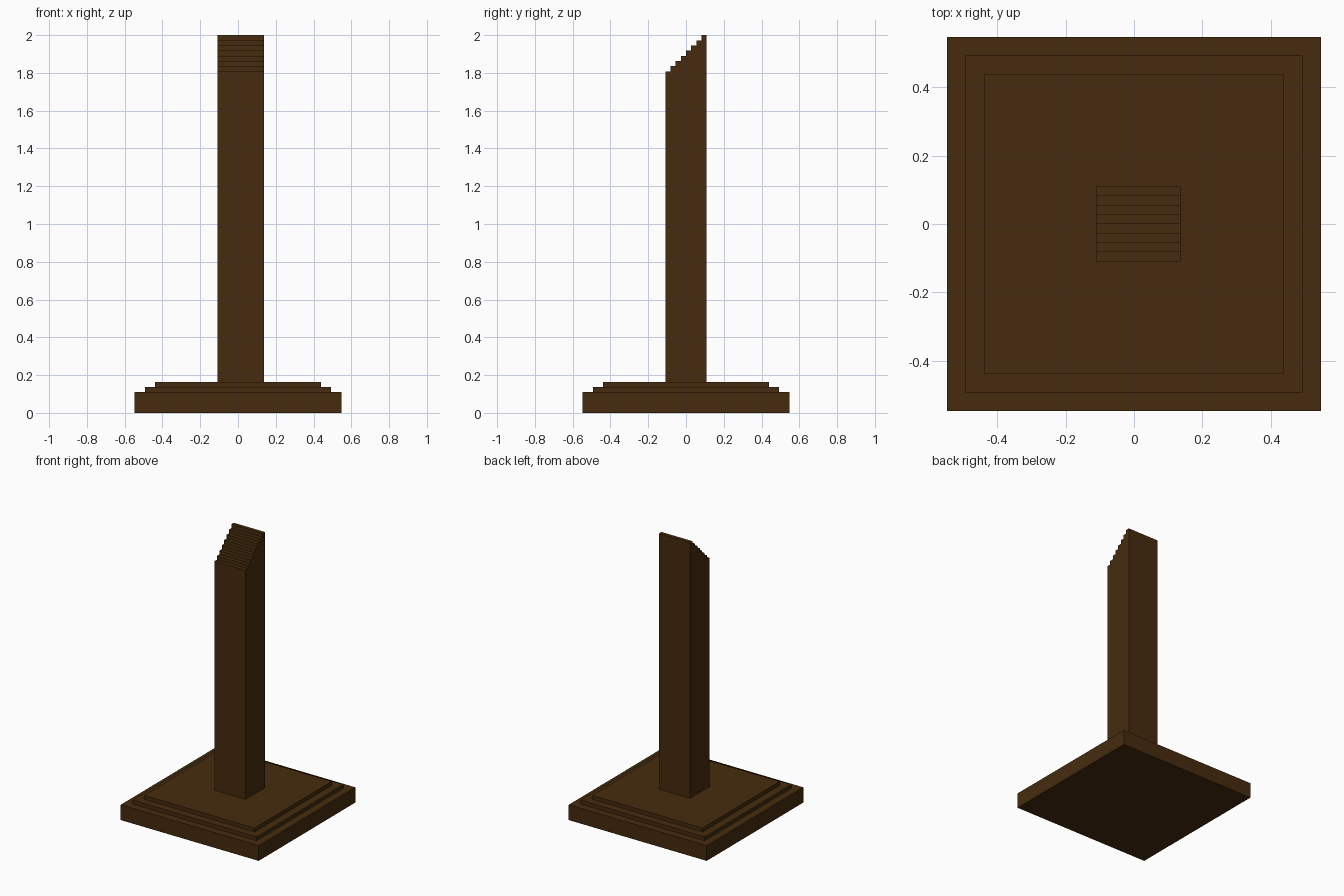
import bpy, bmesh

if "Cube" in bpy.data.objects:
    bpy.data.objects.remove(bpy.data.objects["Cube"])

V = 2 / 73  # block unit: the model is 73 blocks tall

wood = bpy.data.materials.new("dark_brown_wood")
wood.diffuse_color = (0.061, 0.024, 0.0045, 1)
wood.use_nodes = True
wood.node_tree.nodes["Principled BSDF"].inputs["Base Color"].default_value = wood.diffuse_color


def prism(name, profile, x0, x1):
    """Extrude a closed (y, z) profile, in block units, from x0 to x1."""
    bm = bmesh.new()
    face = bm.faces.new([bm.verts.new((x0 * V, y * V, z * V)) for y, z in profile])
    ext = bmesh.ops.extrude_face_region(bm, geom=[face])["geom"]
    moved = [g for g in ext if isinstance(g, bmesh.types.BMVert)]
    bmesh.ops.translate(bm, verts=moved, vec=((x1 - x0) * V, 0, 0))
    bmesh.ops.recalc_face_normals(bm, faces=bm.faces)
    mesh = bpy.data.meshes.new(name)
    bm.to_mesh(mesh)
    bm.free()
    mesh.materials.append(wood)
    obj = bpy.data.objects.new(name, mesh)
    bpy.context.collection.objects.link(obj)
    return obj


# Stepped square base: (name, half width, bottom, top)
for name, h, z0, z1 in (("base_plinth", 20, 0, 4),
                        ("base_middle_step", 18, 4, 5),
                        ("base_top_step", 16, 5, 6)):
    prism(name, [(-h, z0), (h, z0), (h, z1), (-h, z1)], -h, h)

# Post with a staircase top: eight one-block steps rising to the back
profile = [(4, 6), (-4, 6)]
for i in range(8):
    profile += [(i - 4, 66 + i), (i - 3, 66 + i)]
prism("post", profile, -4, 5)
